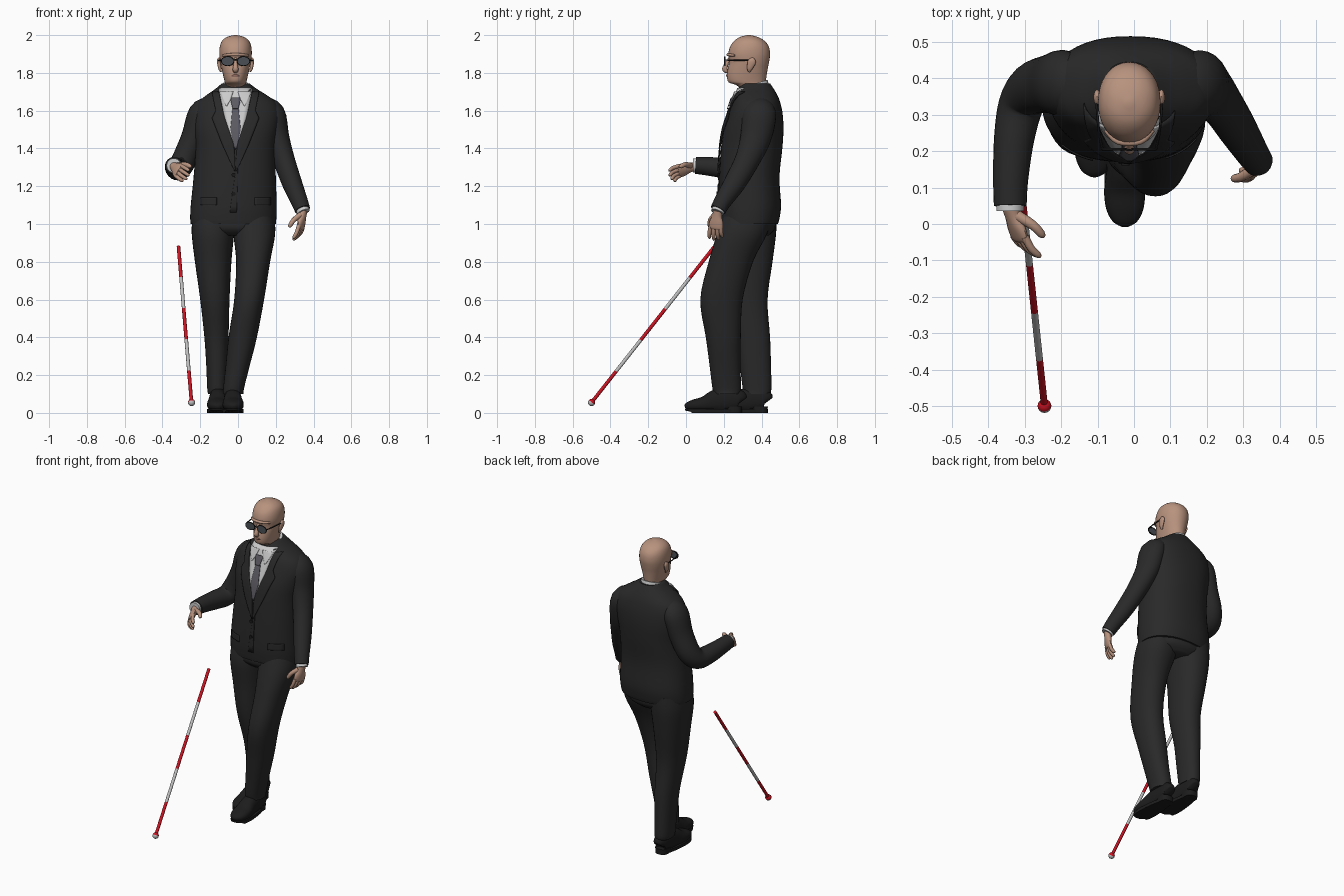
import bpy, bmesh, math
from mathutils import Vector as V

if "Cube" in bpy.data.objects:
    bpy.data.objects.remove(bpy.data.objects["Cube"])

CX = -0.013  # body centre line


def mat(name, r, g, b):
    m = bpy.data.materials.new(name)
    m.diffuse_color = (r, g, b, 1)
    m.use_nodes = True
    m.node_tree.nodes["Principled BSDF"].inputs["Base Color"].default_value = m.diffuse_color
    return m


SUIT = mat("suit black", .022, .022, .022)
SHOE = mat("shoe black", .012, .012, .012)
SKIN = mat("skin", .48, .29, .21)
LIP = mat("lip", .30, .15, .12)
SHIRT = mat("shirt white", .60, .60, .60)
TIE = mat("tie grey", .11, .105, .125)
LENS = mat("lens grey", .07, .08, .09)
FRAME = mat("frame black", .01, .01, .01)
RED = mat("cane red", .60, .006, .015)
WHITE = mat("cane white", .52, .52, .52)


def finish(bm, name, *mats):
    bmesh.ops.recalc_face_normals(bm, faces=bm.faces)
    me = bpy.data.meshes.new(name)
    bm.to_mesh(me)
    bm.free()
    for m in mats:
        me.materials.append(m)
    ob = bpy.data.objects.new(name, me)
    bpy.context.collection.objects.link(ob)
    return ob


def smooth(rows, steps):
    """Catmull-Rom through rows of numbers."""
    out = []
    for i in range(len(rows) - 1):
        a, b, c, d = rows[max(i - 1, 0)], rows[i], rows[i + 1], rows[min(i + 2, len(rows) - 1)]
        for k in range(steps):
            t = k / steps
            out.append([.5 * (2 * q + (r - p) * t + (2 * p - 5 * q + 4 * r - s) * t * t
                              + (3 * q - p - 3 * r + s) * t ** 3) for p, q, r, s in zip(a, b, c, d)])
    return out + [list(rows[-1])]


def tube(name, rows, m, hint=(1, 0, 0), power=2, n=24, steps=4, fix=None):
    """Loft of rows (x, y, z, ra, rb); hint None keeps the rings horizontal."""
    rows = smooth(rows, steps)
    bm, rings = bmesh.new(), []
    for i, (x, y, z, ra, rb) in enumerate(rows):
        A, B = V((1, 0, 0)), V((0, 1, 0))
        if hint:
            T = V(rows[min(i + 1, len(rows) - 1)][:3]) - V(rows[max(i - 1, 0)][:3])
            A = T.cross(V(hint)).normalized()
            B = A.cross(T).normalized()
        ring = []
        for k in range(n):
            c, s = math.cos(2 * math.pi * k / n), math.sin(2 * math.pi * k / n)
            u = math.copysign(abs(c) ** (2 / power), c) * ra
            w = math.copysign(abs(s) ** (2 / power), s) * rb
            p = V((x, y, z)) + A * u + B * w
            ring.append(bm.verts.new(fix(p) if fix else p))
        rings.append(ring)
    for r, q in zip(rings, rings[1:]):
        for k in range(n):
            bm.faces.new((r[k], r[(k + 1) % n], q[(k + 1) % n], q[k]))
    bm.faces.new(rings[0])
    bm.faces.new(rings[-1])
    return finish(bm, name, m)


def rod(name, pts, r, m, **kw):
    return tube(name, [(*p, r, r) for p in pts], m, **kw)


def box_rows(rows):
    """(z, x0, x1, y0, y1) -> loft rows."""
    return [((a + b) / 2, (c + d) / 2, z, (b - a) / 2, (d - c) / 2) for z, a, b, c, d in rows]


# jacket body
TORSO = box_rows([
    (1.00, -.25, .20, .178, .487), (1.03, -.253, .203, .174, .495), (1.10, -.25, .205, .17, .503),
    (1.25, -.235, .20, .175, .495), (1.40, -.225, .20, .185, .51), (1.50, -.235, .215, .20, .516),
    (1.58, -.235, .225, .225, .512), (1.64, -.215, .205, .245, .50), (1.68, -.17, .155, .26, .485),
    (1.715, -.12, .10, .275, .465), (1.745, -.085, .06, .297, .445)])
P = 2.3
tube("jacket_body", TORSO, SUIT, hint=None, power=P, n=48)
DENSE = smooth(TORSO, 8)


def front(x, z):
    """y of the jacket front at x, z."""
    z = min(max(z, DENSE[0][2]), DENSE[-1][2])
    for a, b in zip(DENSE, DENSE[1:]):
        if a[2] <= z <= b[2]:
            t = (z - a[2]) / (b[2] - a[2])
            cx, cy, _, rx, ry = [p + (q - p) * t for p, q in zip(a, b)]
            return cy - ry * max(0, 1 - min(1, abs(x - cx) / rx) ** P) ** (1 / P)


def patch(name, rows, off, m, side=1):
    """Thin plate on the jacket front; rows (z, inner, outer) from the centre line."""
    bm, grid = bmesh.new(), []
    for a, b in zip(rows, rows[1:] + [None]):
        for k in range(6 if b else 1):
            z, u, w = [p + (q - p) * k / 6 for p, q in zip(a, b or a)]
            xs = [CX + side * (u + (w - u) * j / 6) for j in range(7)]
            grid.append([bm.verts.new((x, front(x, z) - off, z)) for x in xs])
    for r, q in zip(grid, grid[1:]):
        for j in range(6):
            bm.faces.new((r[j], r[j + 1], q[j + 1], q[j]))
    ob = finish(bm, name, m)
    mod = ob.modifiers.new("thickness", "SOLIDIFY")
    mod.thickness, mod.offset = .004, 0
    return ob


# shirt front, tie, lapels, collar wings, pocket flaps
patch("shirt_front", [(1.41, -.004, .004), (1.55, -.055, .055), (1.72, -.09, .09)], .004, SHIRT)
patch("tie", [(1.40, -.006, .006), (1.50, -.027, .027), (1.615, -.016, .016)], .010, TIE)
patch("tie_knot", [(1.61, -.015, .015), (1.655, -.026, .026), (1.67, -.022, .022)], .016, TIE)
patch("jacket_closure", [(1.06, -.03, .006), (1.28, .0, .012), (1.40, .0, .012)], .003, SUIT)
for s, nm in ((-1, "right"), (1, "left")):
    patch(nm + "_lapel", [(1.28, 0, .006), (1.42, .008, .07), (1.56, .056, .125), (1.60, .066, .105),
                          (1.70, .088, .125)], .009, SUIT, s)
    patch(nm + "_collar_wing", [(1.625, .045, .05), (1.66, .026, .068), (1.70, .012, .085)], .011, SHIRT, s)
    patch(nm + "_pocket_flap", [(1.10, .10, .185), (1.14, .10, .185)], .004, SUIT, s)
for z in (1.26, 1.16):
    y = front(CX, z)
    rod("jacket_button", [(CX - .01, y, z), (CX - .01, y - .01, z)], .011, FRAME, n=12, steps=1)

# shirt collar, higher at the back
tube("shirt_collar", [(CX, .357, 1.66, .085, .088), (CX, .357, 1.71, .076, .082), (CX, .357, 1.742, .068, .075)],
     SHIRT, hint=None, fix=lambda p: V((p.x, p.y, p.z + (p.y - .36) * .3)))

# head and neck
c = CX
tube("head", box_rows([
    (1.65, c - .06, c + .06, .29, .42), (1.715, c - .06, c + .06, .285, .42), (1.737, c - .055, c + .055, .262, .421),
    (1.75, c - .057, c + .057, .226, .422), (1.78, c - .064, c + .064, .217, .426), (1.82, c - .073, c + .073, .221, .432),
    (1.86, c - .081, c + .081, .229, .440), (1.90, c - .086, c + .086, .224, .445), (1.94, c - .083, c + .083, .234, .438),
    (1.97, c - .071, c + .071, .256, .415), (1.99, c - .045, c + .045, .285, .380), (2.0, c - .008, c + .008, .325, .34)]),
    SKIN, hint=None, power=2.1, n=36)
tube("nose", [(c, .232, 1.88, .006, .007), (c, .216, 1.85, .01, .010), (c, .205, 1.822, .014, .015),
              (c, .214, 1.808, .010, .013), (c, .225, 1.804, .004, .006)], SKIN, n=16)
tube("brow_ridge", [(c - .065, .258, 1.892, .006, .006), (c - .03, .227, 1.896, .009, .008),
                    (c + .03, .227, 1.896, .009, .008), (c + .065, .258, 1.892, .006, .006)], SKIN, hint=(0, 0, 1), n=12)
tube("lips", [(c - .026, .229, 1.783, .003, .003), (c, .216, 1.786, .005, .006), (c + .026, .229, 1.783, .003, .003)],
     LIP, hint=(0, 0, 1), n=12)
for s, nm in ((-1, "right"), (1, "left")):
    # ears
    tube(nm + "_ear", [(c + s * .076, .335, 1.805, .006, .004), (c + s * .083, .337, 1.822, .014, .008),
                       (c + s * .088, .347, 1.855, .022, .010), (c + s * .088, .35, 1.872, .016, .008),
                       (c + s * .085, .35, 1.88, .004, .004)], SKIN, n=16)
    # glasses
    x = c + s * .042
    loop = [(x + .032 * math.cos(k * math.pi / 12), .206, 1.862 + .023 * math.sin(k * math.pi / 12)) for k in range(25)]
    rod(nm + "_glasses_rim", loop, .0035, FRAME, hint=(0, 1, 0), n=8, steps=1)
    tube(nm + "_lens", [(x, .203, 1.862, .022, .031), (x, .208, 1.862, .022, .031)], LENS, power=2.3, steps=1)
    rod(nm + "_glasses_arm", [(x + s * .032, .207, 1.868), (c + s * .084, .26, 1.867), (c + s * .09, .345, 1.865),
                              (c + s * .085, .36, 1.85)], .0035, FRAME, n=8)
rod("glasses_bridge", [(c - .012, .206, 1.866), (c, .203, 1.87), (c + .012, .206, 1.866)], .003, FRAME,
    hint=(0, 0, 1), n=8)

# trousers: left leg steps forward, right leg behind
tube("left_trouser_leg", box_rows([
    (.10, -.078, .03, .15, .285), (.13, -.078, .032, .14, .292), (.25, -.065, .062, .125, .288),
    (.40, -.05, .10, .105, .29), (.60, -.02, .138, .076, .30), (.80, -.01, .170, .12, .355),
    (.95, -.025, .197, .165, .43), (1.05, -.03, .19, .20, .45)]), SUIT, hint=None, power=2.2, n=32)
tube("right_trouser_leg", box_rows([
    (.10, -.158, -.06, .305, .445), (.13, -.163, -.06, .30, .452), (.25, -.168, -.055, .285, .45),
    (.40, -.178, -.05, .265, .445), (.60, -.20, -.045, .215, .432), (.80, -.228, -.035, .20, .458),
    (.95, -.245, -.02, .185, .477), (1.05, -.24, -.01, .20, .48)]), SUIT, hint=None, power=2.2, n=32)
tube("trouser_seat", [(-.025, .33, .94, .12, .11), (-.025, .33, .98, .19, .145), (-.025, .335, 1.06, .20, .14)],
     SUIT, hint=None, power=2.3)


# shoes with sole and heel
def shoe(name, x, y, lean):
    """x, y of the heel back; lean = sideways shift of the toe."""
    def at(d, z, r, h):
        return (x + lean * d / .3, y - d, z, h, r)
    tube(name + "_shoe", [at(.0, .06, .025, .03), at(.015, .07, .04, .055), at(.08, .07, .046, .065),
                          at(.14, .06, .048, .062), at(.20, .045, .056, .042), at(.25, .04, .052, .032),
                          at(.285, .035, .036, .022), at(.30, .03, .012, .01)], SHOE, power=2.3,
         fix=lambda p: V((p.x, p.y, max(p.z, .018))))
    tube(name + "_sole", [(0, 0, 0, .5, .5), (0, 0, .02, .5, .5)], SHOE, hint=None, n=32, steps=1, power=2.4,
         fix=lambda p: V((x + lean * (.55 - p.y) + p.x * (.112 - .05 * (p.y + .1)), y - .15 + p.y * .302,
                          p.z + (.012 if p.y < -.4 and p.z < .01 else 0))))
    tube(name + "_heel", [(x, y - .045, 0, .04, .045), (x, y - .045, .035, .042, .046)], SHOE, hint=None,
         power=2.6, steps=1)


shoe("left", -.03, .295, .006)
shoe("right", -.105, .432, -.004)

# sleeves and cuffs
tube("left_sleeve", [(.12, .39, 1.625, .06, .05), (.178, .388, 1.585, .09, .07), (.205, .37, 1.46, .082, .066),
                     (.243, .325, 1.34, .066, .058), (.285, .26, 1.22, .058, .053), (.325, .195, 1.12, .046, .045),
                     (.342, .17, 1.075, .042, .041)], SUIT)
tube("right_sleeve", [(-.14, .39, 1.625, .06, .05), (-.192, .388, 1.585, .09, .07), (-.233, .385, 1.46, .08, .067),
                      (-.28, .372, 1.35, .072, .066), (-.311, .325, 1.295, .062, .062), (-.33, .23, 1.295, .057, .055),
                      (-.339, .12, 1.305, .049, .048), (-.34, .05, 1.31, .044, .045)], SUIT)
rod("left_cuff", [(.335, .178, 1.09), (.347, .166, 1.062)], .035, SHIRT, steps=1)
rod("right_cuff", [(-.34, .08, 1.31), (-.34, .036, 1.31)], .038, SHIRT, steps=1)


# hands
def hand(name, wrist, f, a, sign, curl):
    """f = finger direction, a = towards the thumb, curl = bend of fingers towards the palm."""
    w, f = V(wrist), V(f).normalized()
    a = V(a)
    a = (a - f * a.dot(f)).normalized()
    n = f.cross(a) * sign
    h = tuple(n)
    palm = [(.0, .024, .022), (.03, .027, .02), (.06, .038, .018), (.09, .04, .014), (.1, .032, .009)]
    tube(name + "_palm", [(*(w + f * d), ra, rb) for d, ra, rb in palm], SKIN, hint=h, n=16)
    for i, (off, ln) in enumerate(((.03, .075), (.01, .085), (-.01, .08), (-.029, .062))):
        k = curl * (.6 + .25 * i)
        b = w + f * .085 + a * off
        m1 = b + (f + a * off * 3 + n * k * .4).normalized() * ln * .5
        e = m1 + (f + a * off * 2 + n * k * 1.3).normalized() * ln * .5
        tube(f"{name}_finger_{i + 1}", [(*b, .011, .011), (*m1, .0105, .0105), (*(m1.lerp(e, .75)), .009, .009),
                                        (*e, .004, .004)], SKIN, hint=h, n=12, steps=3)
    b = w + f * .025 + a * .015 + n * .005
    m1 = b + f * .035 + a * .03 + n * .022
    e = m1 + f * .042 + a * .008 + n * .018
    tube(name + "_thumb", [(*b, .016, .016), (*m1, .013, .013), (*(m1.lerp(e, .75)), .011, .011),
                           (*e, .004, .004)], SKIN, hint=h, n=12, steps=3)


hand("right_hand", (-.34, .045, 1.305), (.30, -.95, -.28), (.45, .0, .8), -1, .7)
hand("left_hand", (.345, .168, 1.07), (-.15, -.12, -1), (-.35, -.9, .1), 1, .5)

# striped cane with a two-coloured ball tip
top, tip = V((-.315, .15, .88)), V((-.246, -.50, .055))
for i in range(5):
    rod(f"cane_stripe_{i + 1}", [top.lerp(tip, i / 5), top.lerp(tip, (i + 1) / 5)], .0095,
        WHITE if i % 2 else RED, n=16, steps=1)
axis = (tip - top).normalized()
bm = bmesh.new()
bmesh.ops.create_uvsphere(bm, u_segments=20, v_segments=14, radius=.019)
bmesh.ops.rotate(bm, verts=bm.verts, matrix=axis.to_track_quat('Z', 'Y').to_matrix())
for fc in bm.faces:
    fc.material_index = int(fc.calc_center_median().dot(axis) < 0)
bmesh.ops.translate(bm, verts=bm.verts, vec=tip)
finish(bm, "cane_ball_tip", WHITE, RED)

# smooth shading, sharp caps
for ob in bpy.context.collection.objects:
    ob.select_set(True)
    bpy.context.view_layer.objects.active = ob
bpy.ops.object.shade_smooth_by_angle(angle=math.radians(45))
